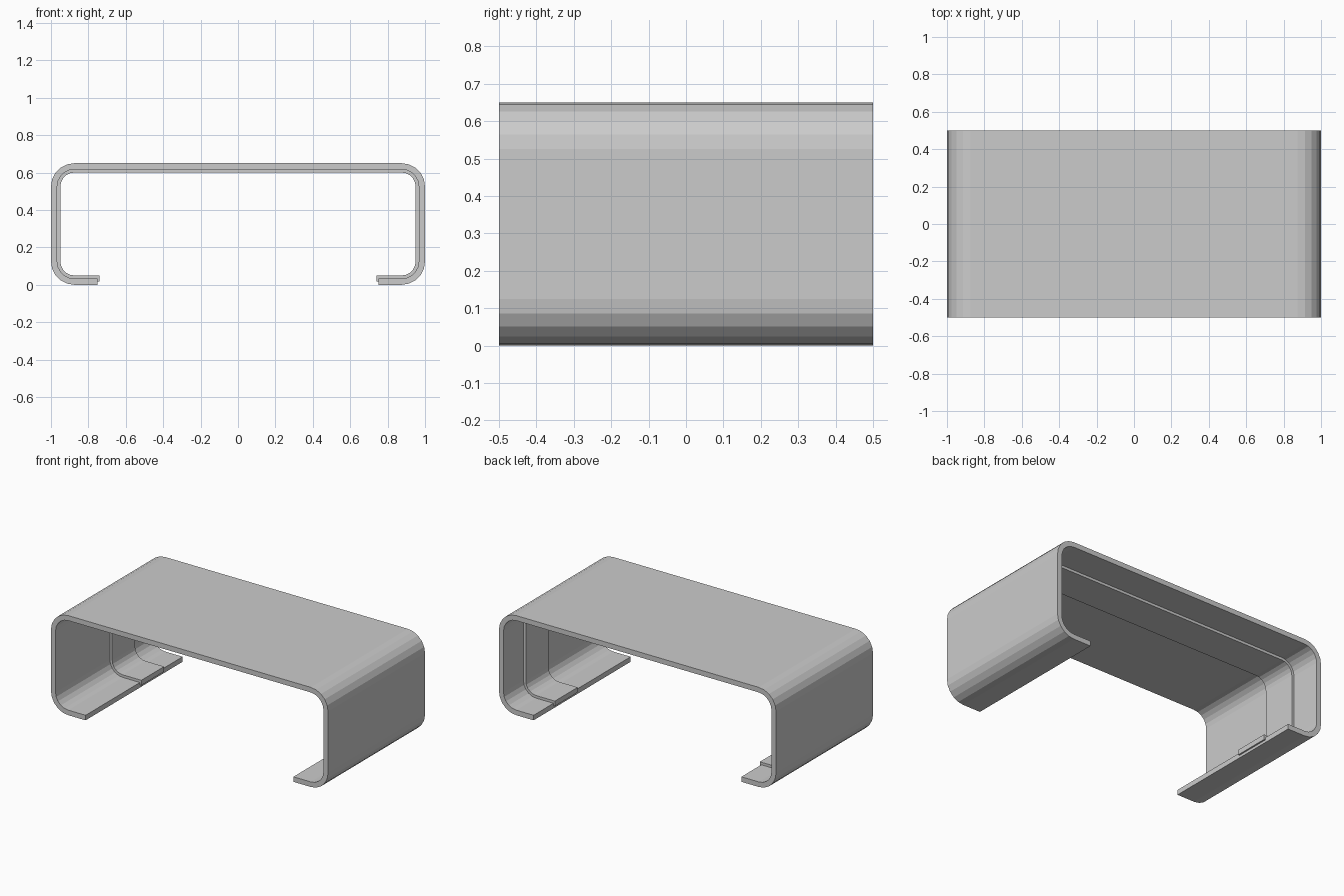
import bpy
import bmesh
import math

if "Cube" in bpy.data.objects:
    bpy.data.objects.remove(bpy.data.objects["Cube"])

WIDTH, HEIGHT, RADIUS, STEPS = 1.0, 0.65, 0.125, 5


def path(offset, end_x):
    """C-shaped profile, inset from the outer outline, from left lip to right lip."""
    r = RADIUS - offset
    cx, lo, hi = WIDTH - RADIUS, RADIUS, HEIGHT - RADIUS
    pts = [(-end_x, offset)]
    for x, z, start in ((-cx, lo, 270), (-cx, hi, 180), (cx, hi, 90), (cx, lo, 0)):
        for i in range(STEPS + 1):
            a = math.radians(start - 90 * i / STEPS)
            pts.append((x + r * math.cos(a), z + r * math.sin(a)))
    pts.append((end_x, offset))
    return pts


def channel(name, outer, inner, end_x, y0, y1):
    """Bent strip between two insets, running from y0 to y1."""
    bm = bmesh.new()
    a, b = path(outer, end_x), path(inner, end_x)
    rings = []
    for (ax, az), (bx, bz) in zip(a, b):
        rings.append([bm.verts.new(p) for p in
                      ((ax, y0, az), (ax, y1, az), (bx, y1, bz), (bx, y0, bz))])
    for p, q in zip(rings, rings[1:]):
        for i in range(4):
            j = (i + 1) % 4
            bm.faces.new((p[i], p[j], q[j], q[i]))
    bm.faces.new(rings[0])
    bm.faces.new(rings[-1])
    bmesh.ops.recalc_face_normals(bm, faces=bm.faces)
    mesh = bpy.data.meshes.new(name)
    bm.to_mesh(mesh)
    bm.free()
    obj = bpy.data.objects.new(name, mesh)
    bpy.context.collection.objects.link(obj)
    return obj


# Outer bent sheet with inward lips
channel("outer_shell", 0.0, 0.033, 0.75, -0.5, 0.5)
# Raised band inside, slightly overhanging the lips
channel("inner_rib", 0.017, 0.05, 0.74, 0.06, 0.295)
